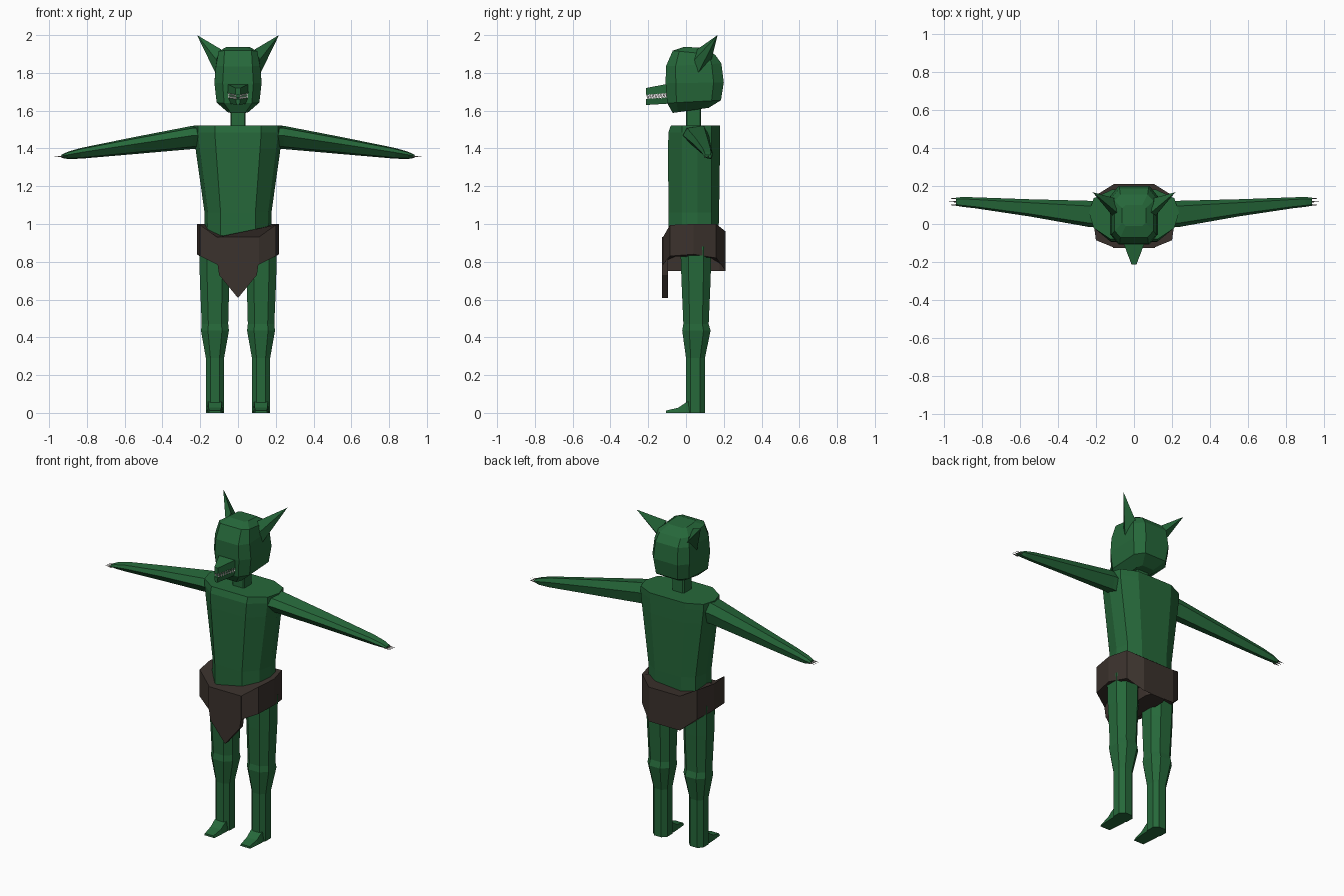
import bpy, bmesh
from mathutils import Vector

if "Cube" in bpy.data.objects:
    bpy.data.objects.remove(bpy.data.objects["Cube"])


def material(name, rgb):
    m = bpy.data.materials.new(name)
    m.diffuse_color = (*rgb, 1)
    m.use_nodes = True
    m.node_tree.nodes["Principled BSDF"].inputs["Base Color"].default_value = m.diffuse_color
    return m


GREEN = material("green skin", (0.019, 0.138, 0.042))
BROWN = material("dark hide", (0.044, 0.032, 0.026))
GREY = material("claw grey", (0.22, 0.2, 0.18))
WHITE = material("tooth white", (0.72, 0.72, 0.68))


def finish(name, bm, mat):
    bmesh.ops.recalc_face_normals(bm, faces=bm.faces)
    me = bpy.data.meshes.new(name)
    bm.to_mesh(me)
    bm.free()
    me.materials.append(mat)
    ob = bpy.data.objects.new(name, me)
    bpy.context.collection.objects.link(ob)
    return ob


def loft(name, rings, mat):
    """Skin equal-length rings of points; both ends are capped."""
    bm = bmesh.new()
    rows = [[bm.verts.new(p) for p in r] for r in rings]
    n = len(rows[0])
    for a, b in zip(rows, rows[1:]):
        for i in range(n):
            j = (i + 1) % n
            bm.faces.new((a[i], a[j], b[j], b[i]))
    bm.faces.new(rows[0])
    bm.faces.new(rows[-1])
    return finish(name, bm, mat)


def spikes(name, items, mat):
    """Many little pyramids: (base points, tip)."""
    bm = bmesh.new()
    for base, tip in items:
        vs = [bm.verts.new(p) for p in base]
        t = bm.verts.new(tip)
        bm.faces.new(vs)
        for i in range(len(vs)):
            bm.faces.new((vs[i], vs[(i + 1) % len(vs)], t))
    return finish(name, bm, mat)


def mirror_ring(half):
    """Close a right-hand half outline (front to back) across x = 0."""
    return half + [(-x, y, z) for x, y, z in reversed(half)]


def chamfered(cx, hx, y0, y1, z0, z1, k=0.5):
    """Eight-sided outline; z runs from z0 at the front to z1 at the back."""
    cy, hy = (y0 + y1) / 2, (y1 - y0) / 2
    unit = [(k, -1), (1, -k), (1, k), (k, 1), (-k, 1), (-1, k), (-1, -k), (-k, -1)]
    return [(cx + u * hx, cy + v * hy, z0 + (z1 - z0) * (v + 1) / 2) for u, v in unit]


# Torso
def torso_ring(z, w, y0, y1):
    return mirror_ring([(w * 0.52, y0, z), (w * 0.9, -0.02, z), (w, 0.06, z),
                        (w * 0.9, 0.135, z), (w * 0.5, y1, z)])


loft("torso", [torso_ring(0.88, 0.18, -0.09, 0.17), torso_ring(1.06, 0.177, -0.093, 0.175),
               torso_ring(1.4, 0.225, -0.095, 0.18), torso_ring(1.485, 0.236, -0.093, 0.18),
               torso_ring(1.522, 0.236, -0.08, 0.18)], GREEN)

# Neck
loft("neck", [chamfered(0, 0.04, 0, 0.08, z, z, 0.85) for z in (1.5, 1.63)], GREEN)

# Head
loft("head", [chamfered(0, 0.055, -0.07, 0.12, 1.588, 1.615, 0.7),
              chamfered(0, 0.113, -0.1, 0.185, 1.64, 1.655, 0.65),
              chamfered(0, 0.125, -0.108, 0.2, 1.745, 1.75, 0.65),
              chamfered(0, 0.117, -0.106, 0.187, 1.835, 1.85, 0.65),
              chamfered(0, 0.102, -0.07, 0.155, 1.918, 1.895, 0.7),
              chamfered(0, 0.062, -0.01, 0.1, 1.938, 1.932, 0.7)], GREEN)


# Jaws taper from a wide root to a narrow muzzle
def jaw(name, root, tip):
    rings = []
    for y, wt, wb, zt, zb in (root, tip):
        rings.append([(-wt, y, zt), (wt, y, zt), (wb, y, zb), (-wb, y, zb)])
    loft(name, rings, GREEN)


jaw("upper_jaw", (-0.08, 0.064, 0.064, 1.745, 1.695), (-0.212, 0.012, 0.012, 1.72, 1.683))
jaw("lower_jaw", (-0.08, 0.06, 0.045, 1.672, 1.638), (-0.212, 0.012, 0.008, 1.662, 1.63))

# Teeth along both sides of both jaws
teeth = []
for s in (-1, 1):
    for i in range(8):
        t = i / 7
        y, x = -0.205 + 0.1 * t, s * (0.011 + 0.038 * t)
        top, low = 1.686 + 0.008 * t, 1.66 + 0.008 * t
        for z, tip, dy in ((top, low + 0.005, 0), (low, top - 0.005, 0.006)):
            base = [(x - 0.004, y + dy - 0.006, z), (x + 0.004, y + dy - 0.006, z),
                    (x + 0.004, y + dy + 0.006, z), (x - 0.004, y + dy + 0.006, z)]
            teeth.append((base, (x, y + dy, tip)))
spikes("teeth", teeth, WHITE)

# Belt with closed underside
half = [(0.11, -0.122, 0.93, 0.785), (0.2, -0.085, 0.995, 0.83), (0.217, 0.04, 1.0, 0.84),
        (0.185, 0.16, 1.0, 0.82), (0.105, 0.21, 0.96, 0.75)]
loft("belt", [mirror_ring([(x, y, b) for x, y, t, b in half]),
              mirror_ring([(x, y, t) for x, y, t, b in half])], BROWN)
loft("crotch_wrap", [chamfered(0, 0.06, -0.1, 0.208, z, z, 0.8) for z in (0.75, 0.9)], BROWN)

# Pointed front flap
outline = [(-0.11, 0.93), (0.11, 0.93), (0.11, 0.8), (0.1, 0.73), (0, 0.608), (-0.1, 0.73), (-0.11, 0.8)]
loft("front_flap", [[(x, y, z) for x, z in outline] for y in (-0.126, -0.096)], BROWN)

for side, s in (("right", 1), ("left", -1)):
    # Leg: foot level, ankle, shin, knee, thigh, hip
    stations = [(0, 0.122, 0.048, 0, 0.1), (0.29, 0.122, 0.048, 0, 0.1),
                (0.435, 0.122, 0.074, -0.02, 0.13), (0.47, 0.122, 0.07, -0.014, 0.12),
                (0.7, 0.124, 0.078, -0.024, 0.13), (0.88, 0.125, 0.08, -0.03, 0.135)]
    loft(side + "_leg", [chamfered(s * cx, hx, y0, y1, z, z) for z, cx, hx, y0, y1 in stations], GREEN)

    # Foot
    rings = []
    for y, w, z in ((0.05, 0.042, 0.075), (0, 0.042, 0.055), (-0.04, 0.04, 0.028), (-0.105, 0.034, 0.012)):
        c = s * 0.122
        rings.append([(c - w, y, 0), (c + w, y, 0), (c + w * 0.85, y, z), (c - w * 0.85, y, z)])
    loft(side + "_foot", rings, GREEN)

    # Arm: six-sided taper from shoulder to fingertips
    rings = []
    for x, yf, yb, zt, zb in ((0.17, -0.02, 0.12, 1.522, 1.395), (0.24, -0.015, 0.122, 1.52, 1.397),
                              (0.55, 0.04, 0.13, 1.46, 1.37), (0.83, 0.082, 0.14, 1.403, 1.346),
                              (0.9, 0.09, 0.142, 1.383, 1.344), (0.935, 0.096, 0.138, 1.366, 1.35)):
        d, m = yb - yf, zt + 0.42 * (zb - zt)
        rings.append([(s * x, y, z) for y, z in (
            (yf + 0.15 * d, zt - 0.1 * (zt - zb)), (yf + 0.8 * d, zt), (yb, m),
            (yf + 0.85 * d, zb), (yf + 0.4 * d, zb + 0.1 * (zt - zb)), (yf, m))])
    loft(side + "_arm", rings, GREEN)

    # Claws
    claws = []
    for y in (0.1, 0.117, 0.134):
        base = [(s * 0.925, y + dy, 1.357 + dz) for dy, dz in ((-0.005, -0.004), (0.005, -0.004), (0, 0.006))]
        claws.append((base, (s * 0.972, y, 1.356)))
    spikes(side + "_claws", claws, GREY)

    # Ear
    base = [(s * 0.09, 0.06, 1.925), (s * 0.115, 0.045, 1.87), (s * 0.115, 0.06, 1.79), (s * 0.1, 0.135, 1.87)]
    spikes(side + "_ear", [(base, (s * 0.217, 0.167, 2.0))], GREEN)
